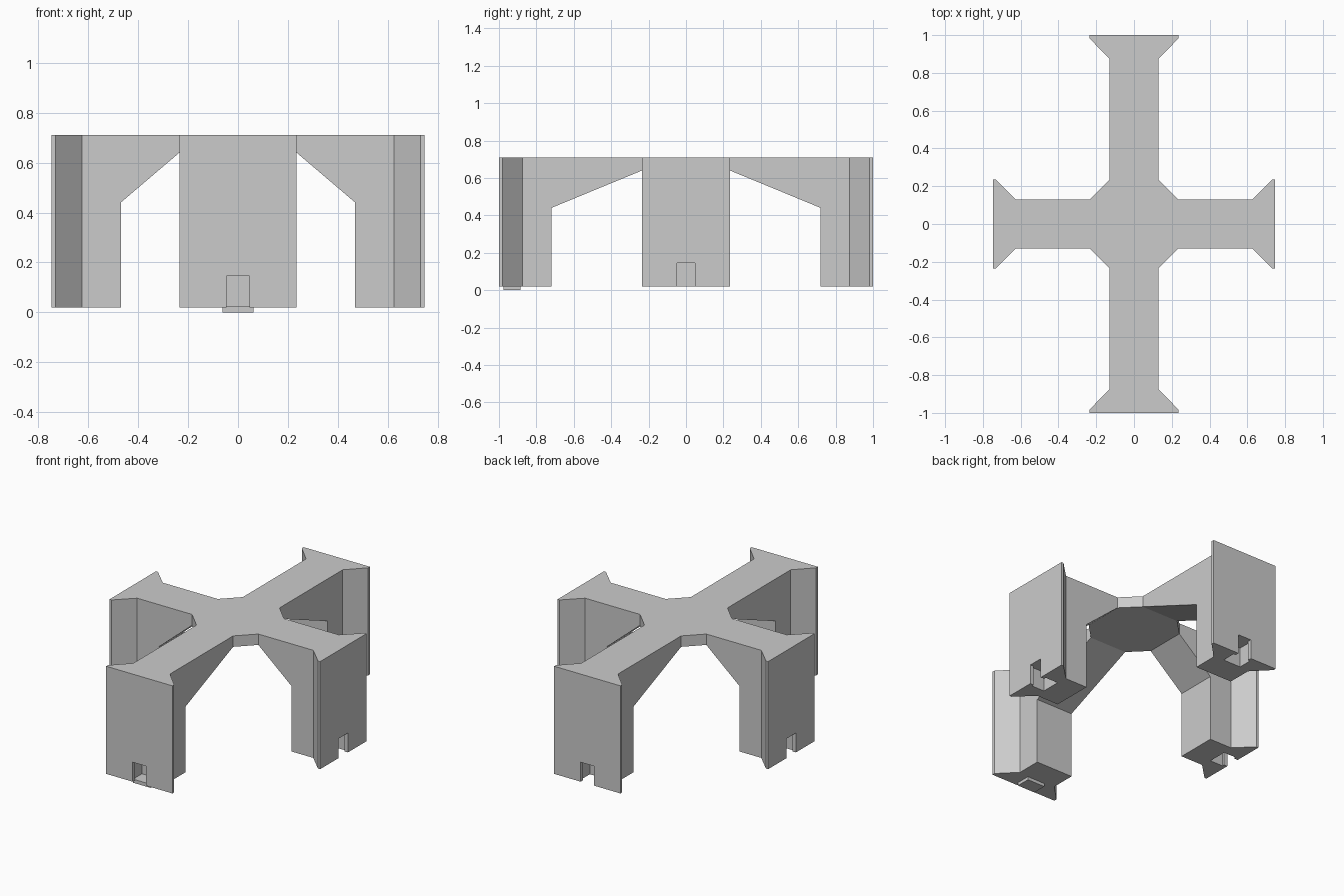
import bpy, bmesh
from mathutils import Matrix

if "Cube" in bpy.data.objects:
    bpy.data.objects.remove(bpy.data.objects["Cube"])


def prism(name, pts, to_3d, a, b):
    """Extrude a closed 2D profile between two offsets a and b."""
    bm = bmesh.new()
    lo = [bm.verts.new(to_3d(u, v, a)) for u, v in pts]
    hi = [bm.verts.new(to_3d(u, v, b)) for u, v in pts]
    bm.faces.new(lo)
    bm.faces.new(hi)
    n = len(pts)
    for i in range(n):
        j = (i + 1) % n
        bm.faces.new((lo[i], lo[j], hi[j], hi[i]))
    bmesh.ops.recalc_face_normals(bm, faces=bm.faces[:])
    me = bpy.data.meshes.new(name)
    bm.to_mesh(me)
    bm.free()
    ob = bpy.data.objects.new(name, me)
    bpy.context.collection.objects.link(ob)
    return ob


def cut(target, cutter):
    mod = target.modifiers.new("cut", 'BOOLEAN')
    mod.operation = 'DIFFERENCE'
    mod.solver = 'EXACT'
    mod.object = cutter
    bpy.context.view_layer.objects.active = target
    bpy.ops.object.modifier_apply(modifier=mod.name)
    bpy.data.objects.remove(cutter)


flat = lambda u, v, w: (u, v, w)         # plan profile, extruded up
along_y = lambda u, v, w: (u, w, v)      # front profile, extruded along y
along_x = lambda u, v, w: (w, u, v)      # side profile, extruded along x

X, Y = 0.747, 1.0
BASE, TOP = 0.02, 0.71

# Cross-shaped plan: one quadrant mirrored four ways
quad = [(X, 0.235), (X - 0.015, 0.235), (X - 0.122, 0.13), (0.235, 0.13),
        (0.13, 0.235), (0.13, Y - 0.125), (0.235, Y - 0.018), (0.235, Y)]
outline = (quad + [(-x, y) for x, y in reversed(quad)]
           + [(-x, -y) for x, y in quad] + [(x, -y) for x, y in reversed(quad)])
frame = prism("four_leg_frame", outline, flat, BASE, TOP)

# Open space between the legs, with sloped braces
for name, leg, mapping in (("x_gap", 0.47, along_y), ("y_gap", 0.72, along_x)):
    gap = [(-leg, -0.1), (leg, -0.1), (leg, 0.44), (0.235, 0.64),
           (-0.235, 0.64), (-leg, 0.44)]
    cut(frame, prism(name, gap, mapping, -0.2, 0.2))

# T-shaped sockets in the foot of each leg
for i, end in enumerate((X, Y, X, Y)):
    o, f, b = end + 0.05, end - 0.025, end - 0.115
    tee = [(b, -0.062), (f, -0.062), (f, -0.047), (o, -0.047),
           (o, 0.047), (f, 0.047), (f, 0.062), (b, 0.062)]
    socket = prism("socket", tee, flat, -0.05, 0.145)
    socket.data.transform(Matrix.Rotation(i * 1.5707963268, 4, 'Z'))
    cut(frame, socket)

# Small plug closing the front socket
plug = [(-0.062, -0.975), (0.062, -0.975), (0.062, -0.885), (-0.062, -0.885)]
prism("front_socket_plug", plug, flat, 0.0, 0.023)
